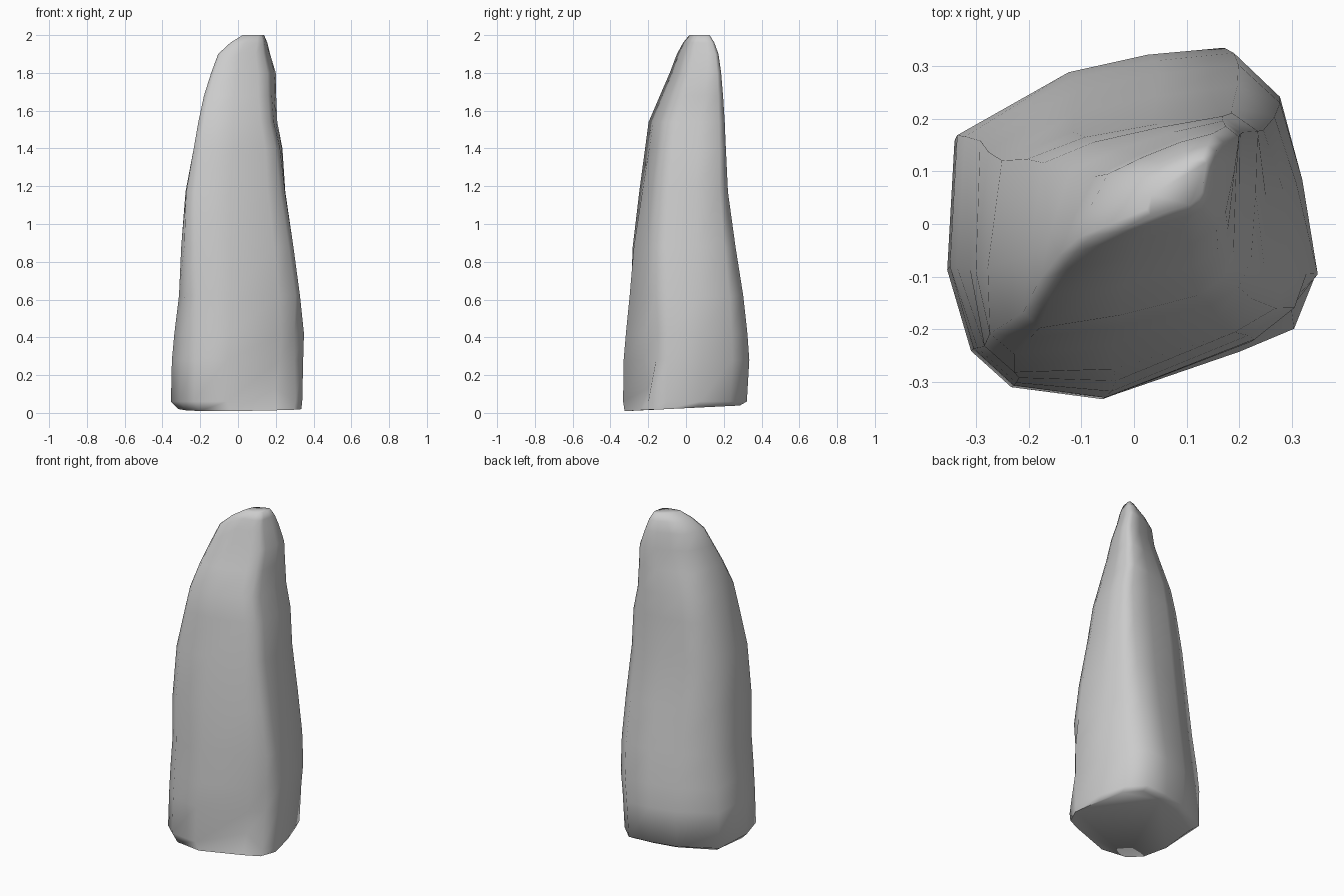
import bpy, bmesh

# Cross-sections in a -1..1 box: skewed foot, squarer middle, slanted wedge at the tip
FOOT = [(-0.96, 0.50), (-1.0, -0.25), (-0.87, -0.72), (-0.65, -0.93), (-0.15, -1.0),
        (0.65, -0.68), (0.94, -0.50), (1.0, -0.30), (0.90, 0.25), (0.76, 0.73),
        (0.50, 1.0), (0.08, 0.96), (-0.35, 0.86)]
MIDDLE = [(-0.85, 0.60), (-0.97, -0.30), (-1.0, -0.85), (-0.85, -1.0), (-0.10, -0.88),
          (0.60, -0.70), (0.82, -0.55), (0.92, -0.30), (0.97, 0.30), (1.0, 0.85),
          (0.80, 1.0), (0.20, 0.90), (-0.40, 0.78)]
TIP = [(-0.60, 0.30), (-0.85, -0.30), (-1.0, -0.80), (-0.90, -1.0), (-0.20, -0.85),
       (0.45, -0.65), (0.75, -0.45), (0.85, -0.20), (0.95, 0.40), (1.0, 0.85),
       (0.85, 1.0), (0.40, 0.85), (-0.10, 0.60)]
KEYS = [(0.3, FOOT), (1.5, MIDDLE), (1.8, TIP)]

# Height, then x and y limits of the stone at that height
LEVELS = [(0.015, -0.315, 0.335, -0.325, 0.285),
          (0.06, -0.355, 0.34, -0.333, 0.322),
          (0.28, -0.350, 0.345, -0.330, 0.335),
          (0.42, -0.338, 0.352, -0.322, 0.325),
          (0.62, -0.315, 0.335, -0.308, 0.303),
          (0.88, -0.305, 0.305, -0.292, 0.262),
          (1.17, -0.284, 0.264, -0.252, 0.222),
          (1.40, -0.237, 0.240, -0.218, 0.211),
          (1.54, -0.210, 0.208, -0.198, 0.205),
          (1.68, -0.180, 0.202, -0.138, 0.196),
          (1.80, -0.142, 0.200, -0.086, 0.186),
          (1.90, -0.105, 0.170, -0.048, 0.172),
          (1.96, -0.040, 0.155, -0.015, 0.150),
          (2.00, 0.025, 0.138, 0.018, 0.125)]

# Chipped front right foot: (level, section point) -> offset
CHIPS = {(0, 5): (-0.02, -0.015, 0.0), (1, 5): (-0.02, 0.03, 0.07),
         (0, 6): (-0.02, -0.03, 0.0), (1, 6): (-0.015, -0.03, 0.0),
         (2, 6): (-0.025, 0.005, 0.0), (3, 6): (-0.03, 0.01, 0.0)}


def section(z):
    """Cross-section at height z, blended between the key shapes."""
    for (z0, s0), (z1, s1) in zip(KEYS, KEYS[1:]):
        if z <= z1:
            t = max(0.0, (z - z0) / (z1 - z0))
            return [(a + (c - a) * t, b + (d - b) * t) for (a, b), (c, d) in zip(s0, s1)]
    return TIP


bm = bmesh.new()
rings = []
for i, (z, x0, x1, y0, y1) in enumerate(LEVELS):
    ring = []
    for j, (u, v) in enumerate(section(z)):
        dx, dy, dz = CHIPS.get((i, j), (0, 0, 0))
        x = (x0 + x1) / 2 + u * (x1 - x0) / 2 + dx
        y = (y0 + y1) / 2 + v * (y1 - y0) / 2 + dy
        if i == 0:  # underside lifts slightly towards the back
            dz += 0.015 * (v + 0.6)
        ring.append(bm.verts.new((x, y, max(0.0, z + dz))))
    rings.append(ring)

# Sides, then closed underside and tip
n = len(FOOT)
for a, b in zip(rings, rings[1:]):
    for j in range(n):
        k = (j + 1) % n
        bm.faces.new((a[j], a[k], b[k], b[j]))
bm.faces.new(rings[0][::-1])
bm.faces.new(rings[-1])
bmesh.ops.recalc_face_normals(bm, faces=bm.faces)

mesh = bpy.data.meshes.new("standing_stone")
bm.to_mesh(mesh)
bm.free()
stone = bpy.data.objects.new("standing_stone", mesh)
bpy.context.collection.objects.link(stone)
bpy.context.view_layer.objects.active = stone
stone.select_set(True)
bpy.ops.object.shade_smooth_by_angle(angle=1.3)
